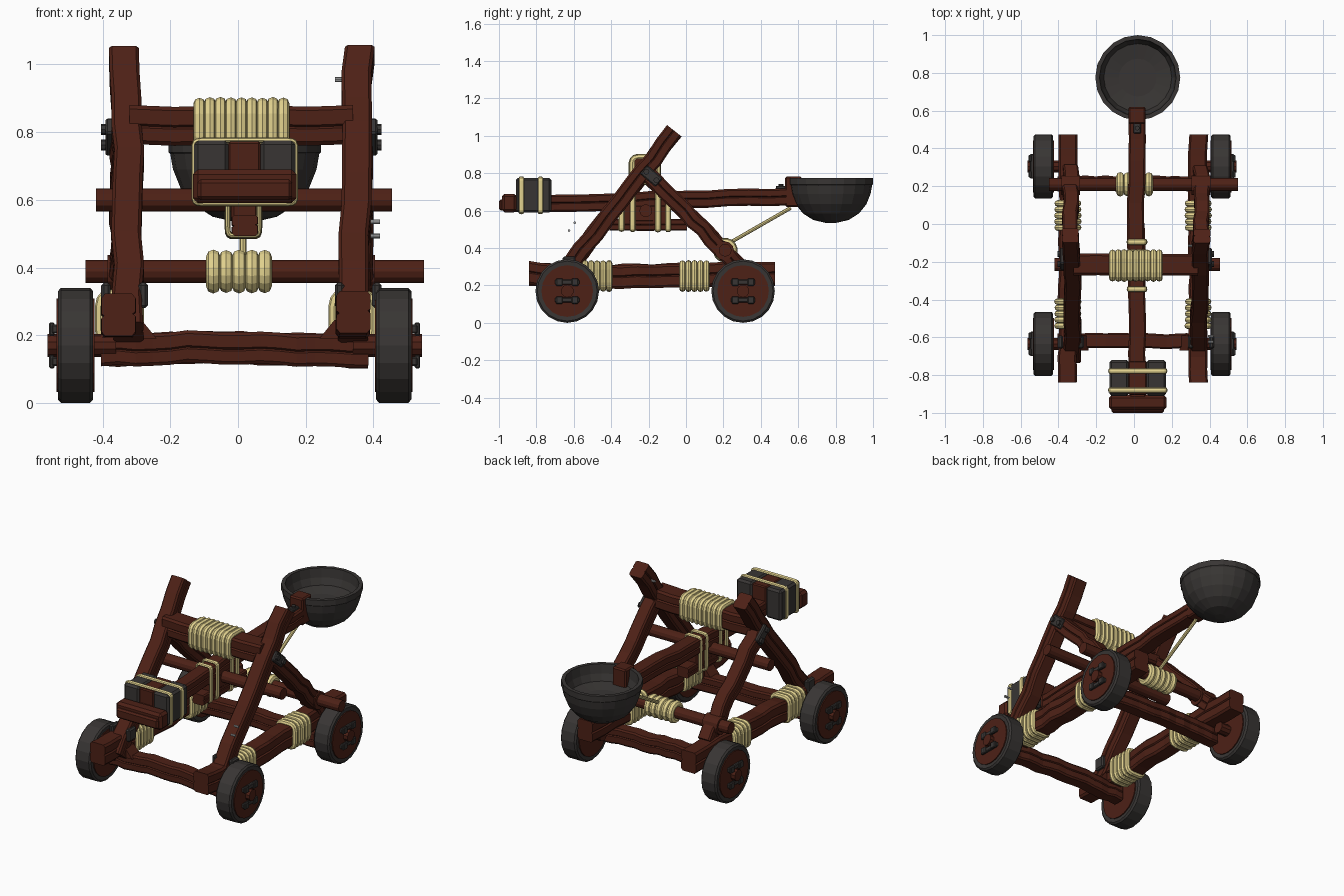
import bpy, bmesh, math, random
from mathutils import Vector, Matrix

if "Cube" in bpy.data.objects:
    bpy.data.objects.remove(bpy.data.objects["Cube"])
random.seed(4)

def material(name, rgb):
    m = bpy.data.materials.new(name)
    m.diffuse_color = (*rgb, 1)
    m.use_nodes = True
    m.node_tree.nodes["Principled BSDF"].inputs["Base Color"].default_value = m.diffuse_color
    return m

WOOD = material("dark_wood", (0.075, 0.015, 0.008))
IRON = material("dark_iron", (0.04, 0.036, 0.034))
ROPE = material("rope", (0.78, 0.66, 0.28))
NAIL = material("nail_metal", (0.4, 0.4, 0.4))

def finish(bm, name, mat):
    bmesh.ops.recalc_face_normals(bm, faces=bm.faces)
    me = bpy.data.meshes.new(name)
    bm.to_mesh(me)
    bm.free()
    me.materials.append(mat)
    ob = bpy.data.objects.new(name, me)
    bpy.context.collection.objects.link(ob)
    return ob

def loft(bm, rings, closed=False):
    """Skin a list of point rings; cap the ends unless the loop is closed."""
    vs = [[bm.verts.new(p) for p in r] for r in rings]
    n = len(vs[0])
    for i in range(len(vs) if closed else len(vs) - 1):
        a, b = vs[i], vs[(i + 1) % len(vs)]
        for k in range(n):
            bm.faces.new((a[k], a[(k + 1) % n], b[(k + 1) % n], b[k]))
    if not closed:
        bm.faces.new(vs[0])
        bm.faces.new(vs[-1])

# beam cross-section: chamfered rectangle with a shallow split on both sides
HALF = [(0.8, -1), (1, -0.8), (1, -0.05), (0.84, 0.05), (1, 0.15), (1, 0.8), (0.8, 1)]
SECTION = HALF + [(-a, -b) for a, b in HALF]

def beam(name, pts, w, h, wobble=0.006, steps=5):
    """Slightly crooked timber along a path; w is the sideways size, h the other."""
    pts = [Vector(p) for p in pts]
    t = (pts[-1] - pts[0]).normalized()
    u = Vector((0, 1, 0)) if abs(t.x) > 0.9 else Vector((1, 0, 0))
    v = u.cross(t).normalized()
    if v.z < 0:
        v = -v
    path = [pts[i].lerp(pts[i + 1], j / steps) for i in range(len(pts) - 1) for j in range(steps)]
    rings = []
    for p in path + [pts[-1]]:
        c = p + u * random.uniform(-wobble, wobble) + v * random.uniform(-wobble, wobble)
        rings.append([c + u * a * w / 2 + v * b * h / 2 for a, b in SECTION])
    bm = bmesh.new()
    loft(bm, rings)
    return finish(bm, name, WOOD)

def box(name, lo, hi, mat, bevel=0.008):
    lo, hi = Vector(lo), Vector(hi)
    bm = bmesh.new()
    bmesh.ops.create_cube(bm, size=1, matrix=Matrix.Translation((lo + hi) / 2) @ Matrix.Diagonal((*(hi - lo), 1)))
    if bevel:
        bmesh.ops.bevel(bm, geom=bm.edges[:], offset=bevel, segments=1, affect='EDGES')
    return finish(bm, name, mat)

def rod(name, a, b, r, mat, sides=12):
    a, b = Vector(a), Vector(b)
    rot = (b - a).to_track_quat('Z', 'Y').to_matrix().to_4x4()
    bm = bmesh.new()
    bmesh.ops.create_cone(bm, cap_ends=True, segments=sides, radius1=r, radius2=r,
                          depth=(b - a).length, matrix=Matrix.Translation((a + b) / 2) @ rot)
    return finish(bm, name, mat)

def coils(name, centre, axis, a, b, positions, thick, power=0.45, sides=16, wide=None):
    """Rope loops round an axis; a, b are half sizes to the rope's centre line."""
    A = Vector((1, 0, 0)) if axis == 'X' else Vector((0, 1, 0))
    U = Vector((0, 1, 0)) if axis == 'X' else Vector((1, 0, 0))
    Z, C = Vector((0, 0, 1)), Vector(centre)
    wide = wide or thick
    bm = bmesh.new()
    for off in positions:
        k = random.uniform(0.97, 1.03)
        rings = []
        for i in range(sides):
            t = 2 * math.pi * (i + 0.5) / sides
            c, s = math.cos(t), math.sin(t)
            d = U * math.copysign(abs(c) ** power, c) * a + Z * math.copysign(abs(s) ** power, s) * b
            n = (U * c / a + Z * s / b).normalized()
            rings.append([C + A * (off + wide * math.sin(q)) + d * k + n * thick * math.cos(q)
                          for q in [math.pi * j / 4 for j in range(8)]])
        loft(bm, rings, closed=True)
    return finish(bm, name, ROPE)

def spread(n, pitch):
    return [(i - (n - 1) / 2) * pitch for i in range(n)]

def revolve(name, profile, origin, axis, sides, mat):
    """Turn an (r, h) profile about an axis."""
    rot = Matrix.Rotation(math.pi / 2, 4, 'Y') if axis == 'X' else Matrix()
    M = Matrix.Translation(origin) @ rot
    rings = [[M @ Vector((r * math.cos(2 * math.pi * k / sides), r * math.sin(2 * math.pi * k / sides), h))
              for k in range(sides)] for r, h in profile]
    bm = bmesh.new()
    loft(bm, rings)
    return finish(bm, name, mat)

for s, side in ((-1, "left"), (1, "right")):
    # base rail with rope lashings
    x = s * 0.345 - 0.005
    beam(f"{side}_rail", [(x, -0.84, 0.265), (x, -0.5, 0.245), (x, -0.1, 0.255), (x, 0.475, 0.265)], 0.1, 0.125)
    for y, nm in ((-0.475, "front"), (0.045, "rear")):
        coils(f"{side}_{nm}_lashing", (x, y, 0.25), 'Y', 0.055, 0.068, spread(5, 0.032), 0.017)
    # A-frame struts
    x = s * 0.345 + 0.01
    beam(f"{side}_front_strut", [(x - s * 0.01, -0.70, 0.21), (x - s * 0.01, -0.35, 0.655), (x, -0.06, 1.025)], 0.088, 0.095)
    beam(f"{side}_rear_strut", [(x, -0.215, 0.805), (x, 0.04, 0.55), (x, 0.28, 0.30)], 0.08, 0.088)
    # iron plate with bolts at the strut joint
    xo = x + s * 0.045
    plate = box(f"{side}_joint_plate", (-0.012, -0.055, -0.03), (0.012, 0.055, 0.03), IRON, 0.006)
    plate.matrix_world = Matrix.Translation((xo, -0.185, 0.785)) @ Matrix.Rotation(-0.7, 4, 'X')
    for dy, dz in ((-0.027, 0.023), (0.027, -0.023)):
        rod(f"{side}_joint_bolt", (xo, -0.185 + dy, 0.785 + dz), (xo + s * 0.024, -0.185 + dy, 0.785 + dz), 0.016, IRON, 8)
    # iron clips and wedges at the strut foot
    for off in (-0.055, 0.055):
        box(f"{side}_foot_clip", (x + off - 0.014, -0.66, 0.28), (x + off + 0.014, -0.59, 0.355), IRON)
    wedge = bmesh.new()
    loft(wedge, [[(s * 0.24, y, 0.19), (s * 0.33, y, 0.19), (s * 0.33, y, 0.25), (s * 0.285, y, 0.245)] for y in (-0.67, -0.59)])
    finish(wedge, f"{side}_corner_wedge", WOOD)
    # winch bearing
    rod(f"{side}_winch_bearing", (x - s * 0.05, 0.205, 0.385), (x + s * 0.05, 0.205, 0.385), 0.052, WOOD, 12)
    # wheels
    for y, nm in ((-0.635, "front"), (0.305, "rear")):
        c = Vector((s * 0.47 - 0.01, y, 0.17))
        revolve(f"{side}_{nm}_tyre", [(0.138, -0.05), (0.16, -0.052), (0.17, -0.043), (0.17, 0.043),
                                      (0.16, 0.052), (0.138, 0.05)], c, 'X', 20, IRON)
        for e in (-1, 1):
            rod(f"{side}_{nm}_wheel_disc", c, c + Vector((e * 0.056, 0, 0)), 0.138, WOOD, 20)
        rod(f"{side}_{nm}_axle", c - Vector((s * 0.12, 0, 0)), c + Vector((s * 0.083, 0, 0)), 0.034, WOOD, 10)
        for dz in (-0.048, 0.048):
            p = c + Vector((s * 0.06, 0, dz))
            box(f"{side}_{nm}_wheel_bracket", p - Vector((0.01, 0.065, 0.013)), p + Vector((0.01, 0.065, 0.013)), IRON, 0.004)
            for dy in (-0.042, 0.042):
                q = p + Vector((s * 0.01, dy, 0))
                box(f"{side}_{nm}_bracket_end", q - Vector((0.008, 0.018, 0.02)), q + Vector((0.008, 0.018, 0.02)), IRON, 0.004)

# low cross beams front and rear
for y, nm in ((-0.62, "front"), (0.215, "rear")):
    beam(f"{nm}_cross_beam", [(-0.405, y, 0.155), (-0.15, y, 0.165), (0.12, y, 0.16), (0.385, y, 0.15)], 0.078, 0.095, 0.004)

# upper stop beam with padding rope
beam("stop_beam", [(-0.32, -0.215, 0.82), (0.34, -0.215, 0.82)], 0.115, 0.115, 0.003)
coils("stop_padding", (0.01, -0.22, 0.82), 'X', 0.068, 0.065, spread(9, 0.031), 0.018)

# pivot axle and winch
rod("pivot_axle", (-0.42, -0.215, 0.6), (0.455, -0.215, 0.6), 0.034, WOOD)
rod("winch_bar", (-0.45, 0.21, 0.388), (0.55, 0.21, 0.388), 0.034, WOOD)
coils("winch_rope", (0.003, 0.21, 0.388), 'X', 0.044, 0.044, spread(5, 0.038), 0.021, power=1.0)
rod("pull_rope", (0.015, 0.22, 0.42), (0.015, 0.56, 0.615), 0.01, ROPE, 8)

# throwing arm and its end block
beam("throwing_arm", [(0.02, -0.97, 0.64), (0.015, -0.5, 0.643), (0.01, 0.0, 0.662), (0.015, 0.56, 0.675)], 0.09, 0.092, 0.004)
box("arm_tip", (-0.03, 0.53, 0.62), (0.062, 0.62, 0.782), WOOD)
box("arm_tip_plate", (-0.003, 0.48, 0.70), (0.037, 0.535, 0.732), IRON, 0.004)
rod("arm_tip_bolt", (0.017, 0.508, 0.72), (0.017, 0.508, 0.742), 0.013, IRON, 8)

# stiffener under the arm, lashed on
beam("arm_stiffener", [(0.02, -0.41, 0.522), (0.02, 0.005, 0.522)], 0.075, 0.062, 0.003)
box("stiffener_spacer", (-0.02, -0.34, 0.54), (0.06, -0.08, 0.63), WOOD)
coils("arm_lashing", (0.016, -0.215, 0.6), 'Y', 0.047, 0.107, [-0.13, -0.07, 0.065, 0.12], 0.008, power=0.2, wide=0.015)

# counterweight: iron slabs either side of a wood core, tied with rope
box("counterweight_left", (-0.13, -0.91, 0.59), (-0.027, -0.72, 0.775), IRON, 0.012)
box("counterweight_right", (0.065, -0.91, 0.59), (0.17, -0.72, 0.775), IRON, 0.012)
box("counterweight_core", (-0.029, -0.905, 0.6), (0.067, -0.725, 0.772), WOOD, 0.006)
box("counterweight_beam", (-0.133, -0.985, 0.59), (0.173, -0.905, 0.69), WOOD, 0.015)
box("counterweight_beam_face", (-0.12, -1.0, 0.6), (0.16, -0.97, 0.66), WOOD, 0.01)
coils("counterweight_rope", (0.02, -0.825, 0.682), 'Y', 0.152, 0.095, [-0.055, 0.047], 0.008, power=0.12, wide=0.014)

# bowl
revolve("bowl", [(0.03, 0.535), (0.095, 0.55), (0.15, 0.585), (0.19, 0.635), (0.212, 0.69), (0.22, 0.735), (0.225, 0.74),
                 (0.225, 0.775), (0.203, 0.775), (0.196, 0.72), (0.18, 0.68), (0.1, 0.665)], (0.02, 0.775, 0), 'Z', 20, IRON)

# loose nails in the struts
for x, y, z in ((0.405, -0.595, 0.535), (0.405, -0.625, 0.493), (0.3, -0.115, 0.955)):
    rod("nail", (x - 0.013, y, z), (x + 0.015, y, z), 0.007, NAIL, 8)
